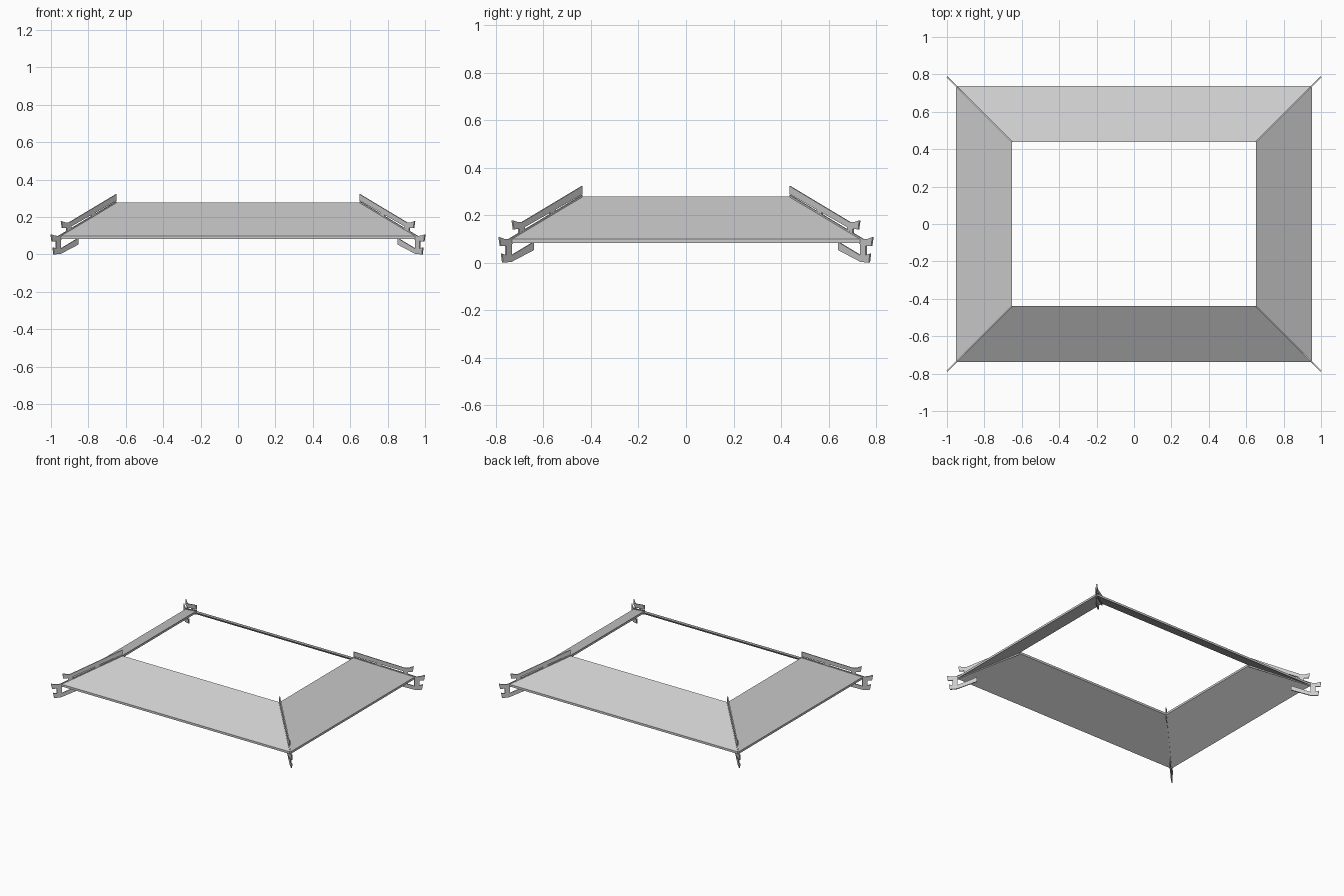
import bpy
import bmesh
from mathutils import Vector

if "Cube" in bpy.data.objects:
    bpy.data.objects.remove(bpy.data.objects["Cube"])

# One plain grey for everything
grey = bpy.data.materials.new("light grey")
grey.use_nodes = True
colour = (0.6, 0.6, 0.6, 1)
grey.diffuse_color = colour
grey.node_tree.nodes["Principled BSDF"].inputs["Base Color"].default_value = colour

OFFSET = 0.213          # the hip lines run along y = x - OFFSET
SLOPE = 0.6             # fall of the roof and its rails
THICK = 0.008           # thickness of the corner rails


def finish(name, bm):
    bmesh.ops.recalc_face_normals(bm, faces=bm.faces)
    mesh = bpy.data.meshes.new(name)
    bm.to_mesh(mesh)
    bm.free()
    mesh.materials.append(grey)
    obj = bpy.data.objects.new(name, mesh)
    bpy.context.collection.objects.link(obj)
    return obj


def roof_skirt():
    """Sloping rectangular ring, joined loop by loop around its section."""
    section = [(0.652, 0.278), (0.951, 0.099), (0.951, 0.083), (0.652, 0.262)]
    bm = bmesh.new()
    loops = []
    for x, z in section:
        y = x - OFFSET
        loops.append([bm.verts.new((sx * x, sy * y, z))
                      for sx, sy in ((1, 1), (-1, 1), (-1, -1), (1, -1))])
    for i in range(4):
        a, b = loops[i], loops[(i + 1) % 4]
        for j in range(4):
            k = (j + 1) % 4
            bm.faces.new((a[j], a[k], b[k], b[j]))
    finish("roof_skirt", bm)


def hip_plate(name, profile, sx, sy, thick=THICK):
    """Upright plate on a diagonal hip line, from an (x, z) outline."""
    bm = bmesh.new()
    side = Vector((sx, -sy, 0)).normalized() * thick
    face = bm.faces.new([bm.verts.new(Vector((sx * x, sy * (x - OFFSET), z)) - side / 2)
                         for x, z in profile])
    out = bmesh.ops.extrude_face_region(bm, geom=[face])
    moved = [v for v in out["geom"] if isinstance(v, bmesh.types.BMVert)]
    bmesh.ops.translate(bm, verts=moved, vec=side)
    finish(name, bm)


def rail_profile(start, tip, z):
    """Sloping bar with an upturned outer tip."""
    dip = tip - 0.04
    rise = SLOPE * (dip - start)
    top = z - 0.008
    return [(start, top + rise), (dip, top), (tip - 0.02, z - 0.007), (tip, z),
            (tip - 0.005, z - 0.038), (tip - 0.02, z - 0.037),
            (dip, z - 0.035), (start, top + rise - 0.034)]


def post_profile(x, low, high, half=0.012):
    return [(x - half, low), (x + half, low), (x + half, high), (x - half, high)]


roof_skirt()

# Inner start, outer tip and tip height of each rail
rails = {"upper_rail": (0.652, 0.945, 0.178),
         "middle_rail": (0.652, 1.0, 0.107),
         "lower_rail": (0.855, 0.99, 0.038)}
# Place, bottom and top of each short post
posts = {"inner_post": (0.775, 0.2, 0.23),
         "outer_post": (0.905, 0.12, 0.155),
         "lower_post": (0.96, 0.02, 0.085)}

for sx, sy, corner in ((1, -1, "front_left"), (-1, -1, "front_right"),
                       (1, 1, "back_left"), (-1, 1, "back_right")):
    for part, values in rails.items():
        hip_plate(f"{corner}_{part}", rail_profile(*values), sx, sy)
    for part, values in posts.items():
        hip_plate(f"{corner}_{part}", post_profile(*values), sx, sy, THICK * 0.9)
